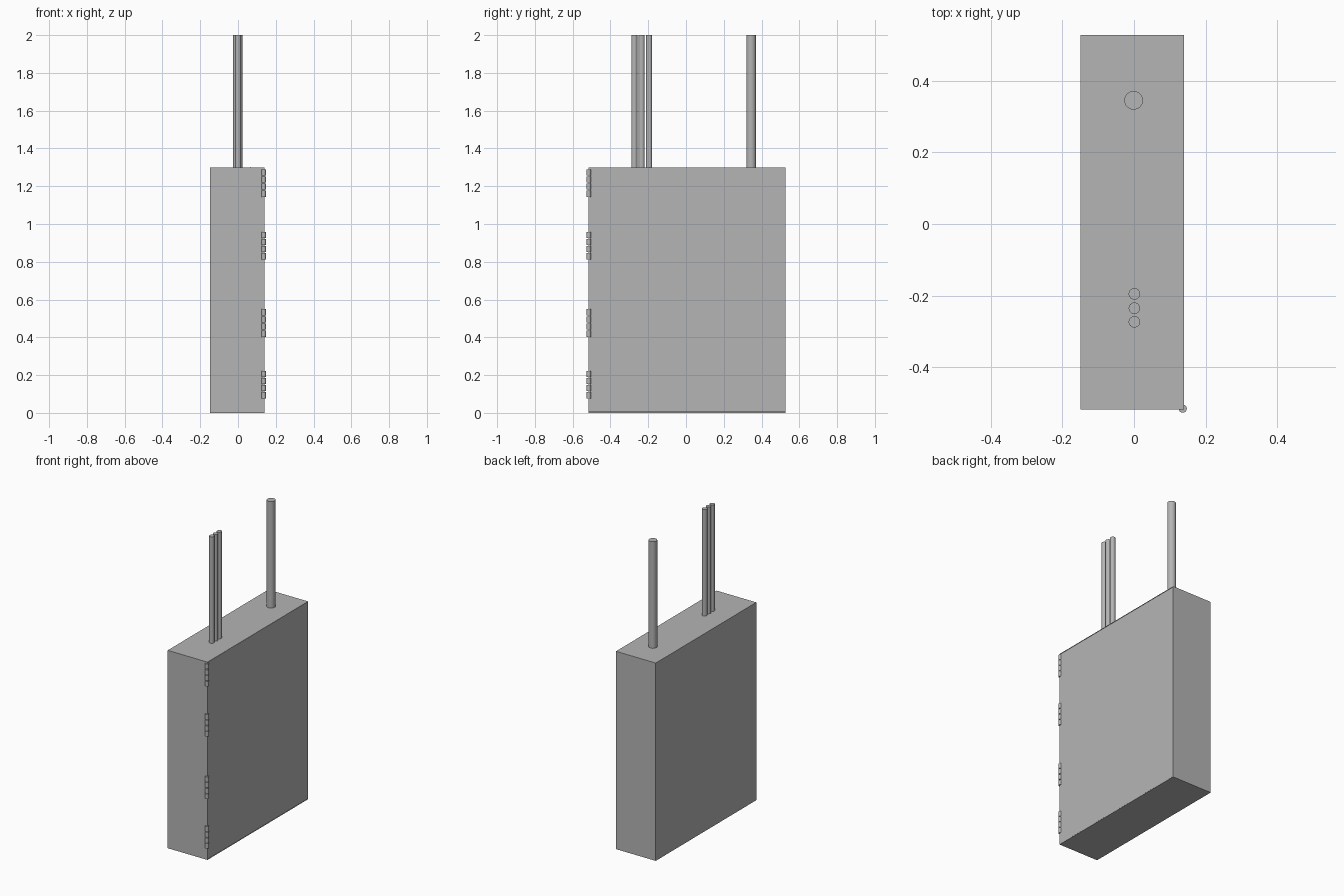
import bpy, bmesh
from mathutils import Matrix, Vector

if "Cube" in bpy.data.objects:
    bpy.data.objects.remove(bpy.data.objects["Cube"])

# Dark grey painted metal
metal = bpy.data.materials.new("dark_grey_metal")
metal.diffuse_color = (0.46, 0.46, 0.46, 1)
metal.use_nodes = True
metal.node_tree.nodes["Principled BSDF"].inputs["Base Color"].default_value = metal.diffuse_color


def finish(name, bm, smooth=False):
    mesh = bpy.data.meshes.new(name)
    bm.to_mesh(mesh)
    bm.free()
    mesh.materials.append(metal)
    obj = bpy.data.objects.new(name, mesh)
    bpy.context.collection.objects.link(obj)
    if smooth:
        bpy.ops.object.select_all(action='DESELECT')
        obj.select_set(True)
        bpy.context.view_layer.objects.active = obj
        bpy.ops.object.shade_smooth_by_angle()
    return obj


def box(name, lo, hi, open_side=False):
    lo, hi = Vector(lo), Vector(hi)
    bm = bmesh.new()
    bmesh.ops.create_cube(bm, size=1, matrix=Matrix.Translation((lo + hi) / 2)
                          @ Matrix.Diagonal((*(hi - lo), 1)))
    if open_side:
        bm.normal_update()
        bmesh.ops.delete(bm, geom=[f for f in bm.faces if f.normal.x > 0.9],
                         context='FACES_ONLY')
    return finish(name, bm)


def rod(name, x, y, z0, z1, radius, sides=24):
    bm = bmesh.new()
    bmesh.ops.create_cone(bm, cap_ends=True, segments=sides, radius1=radius,
                          radius2=radius, depth=z1 - z0,
                          matrix=Matrix.Translation((x, y, (z0 + z1) / 2)))
    return finish(name, bm, smooth=True)


# Cabinet: sheet-metal shell open towards the door
body = box("cabinet_body", (-0.149, -0.517, 0), (0.14, 0.527, 1.3), True)
shell = body.modifiers.new("sheet_thickness", 'SOLIDIFY')
shell.thickness = 0.004
shell.offset = -1

# Door panel set into the open side, just short of the rim
box("cabinet_door", (0.128, -0.513, 0.004), (0.139, 0.523, 1.296))

# Hinges: four groups of four knuckles on the front right corner
for i, base in enumerate((0.077, 0.403, 0.813, 1.144)):
    for k in range(4):
        z = base + k * 0.0376
        rod(f"hinge_{i + 1}_knuckle_{k + 1}", 0.136, -0.515, z, z + 0.033, 0.0115, 16)

# Conduits rising from the roof
for i, y in enumerate((-0.273, -0.235, -0.195)):
    rod(f"thin_conduit_{i + 1}", 0.001, y, 1.28, 2.0, 0.016)
rod("thick_conduit", -0.001, 0.345, 1.28, 2.0, 0.026, 32)

# Tiny stud on the roof
rod("roof_stud", 0.065, -0.192, 1.295, 1.3005, 0.0015, 8)
